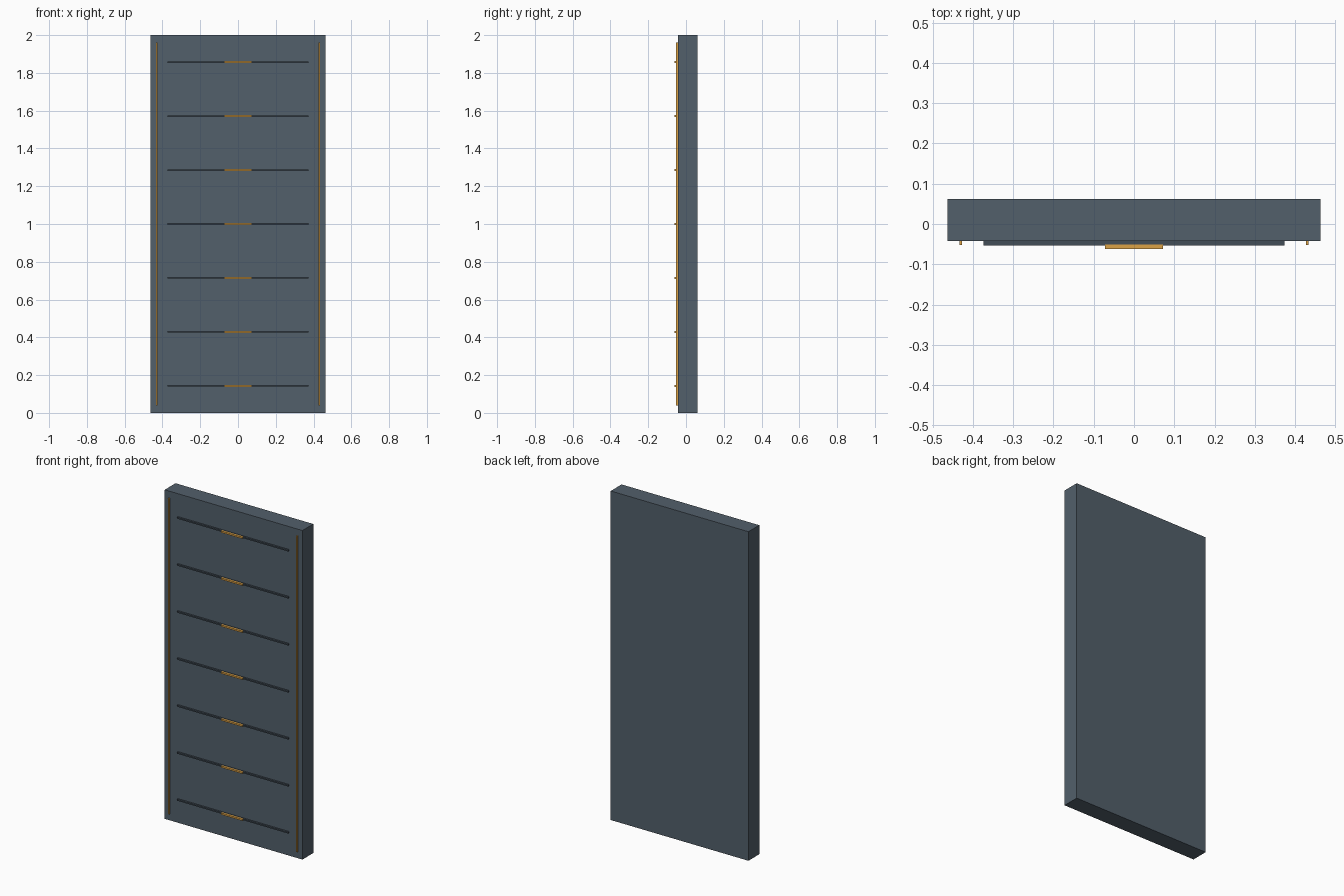
import bpy

if "Cube" in bpy.data.objects:
    bpy.data.objects.remove(bpy.data.objects["Cube"])


def material(name, color):
    m = bpy.data.materials.new(name)
    m.diffuse_color = color
    m.use_nodes = True
    m.node_tree.nodes["Principled BSDF"].inputs["Base Color"].default_value = m.diffuse_color
    return m


slate = material("slate", (0.085, 0.115, 0.145, 1))
dark = material("dark_slate", (0.055, 0.075, 0.095, 1))
amber = material("amber", (0.72, 0.36, 0.06, 1))


def box(name, x, y, z, mat):
    """Box from (min, max) ranges on each axis."""
    spans = (x, y, z)
    bpy.ops.mesh.primitive_cube_add(size=1, location=[(a + b) / 2 for a, b in spans])
    o = bpy.context.object
    o.name = name
    o.scale = [b - a for a, b in spans]
    bpy.ops.object.transform_apply(location=False, rotation=False, scale=True)
    o.data.materials.append(mat)
    return o


FRONT = -0.0425

# Main slab
box("panel", (-0.463, 0.463), (FRONT, 0.0615), (0, 2), slate)

# Thin vertical trim near both edges
for side, s in (("left", -1), ("right", 1)):
    box(f"{side}_trim", (s * 0.43 - 0.003, s * 0.43 + 0.003),
        (-0.0525, FRONT + 0.001), (0.04, 1.96), amber)

# Seven evenly spaced ribs, each with a short accent at the centre
for i in range(7):
    z = (2 * i + 1) / 7
    box(f"rib_{i + 1}", (-0.374, 0.374), (-0.054, FRONT + 0.001),
        (z - 0.004, z + 0.004), dark)
    box(f"accent_{i + 1}", (-0.072, 0.072), (-0.0615, -0.0505),
        (z - 0.005, z + 0.005), amber)
